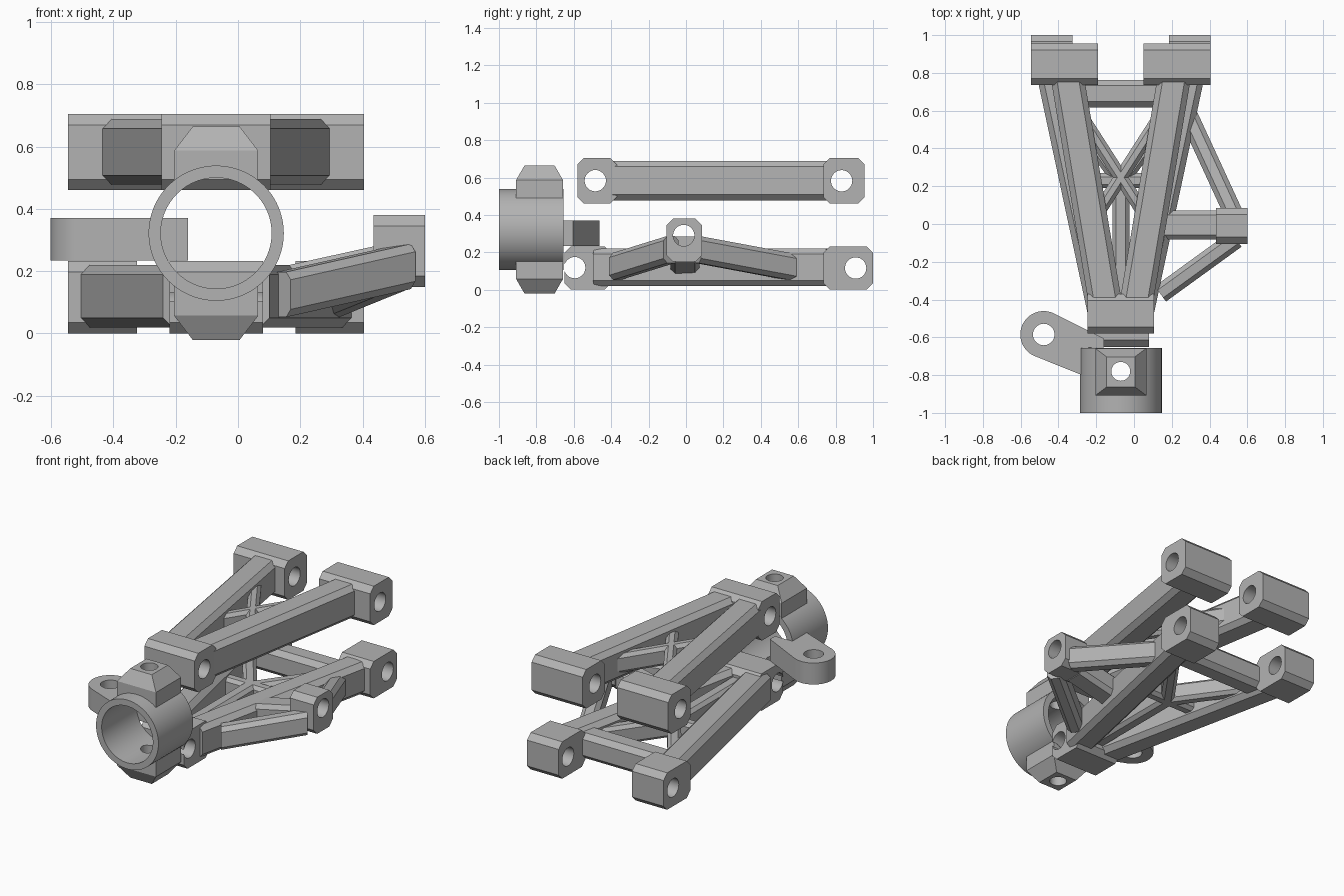
import bpy, bmesh, math
from mathutils import Vector

old = bpy.data.objects.get("Cube")
if old:
    bpy.data.objects.remove(old)

CX = -0.07   # centre line of the arms and hub
grey = bpy.data.materials.new("plain_grey")
grey.use_nodes = True
colour = (0.45, 0.45, 0.45, 1)
grey.diffuse_color = colour
grey.node_tree.nodes["Principled BSDF"].inputs["Base Color"].default_value = colour


def loft(name, rings):
    """Closed solid through matching rings of points."""
    bm = bmesh.new()
    loops = [[bm.verts.new(p) for p in ring] for ring in rings]
    n = len(loops[0])
    for a, b in zip(loops, loops[1:]):
        for i in range(n):
            bm.faces.new((a[i], a[(i + 1) % n], b[(i + 1) % n], b[i]))
    bm.faces.new(loops[0])
    bm.faces.new(loops[-1])
    bmesh.ops.recalc_face_normals(bm, faces=bm.faces)
    mesh = bpy.data.meshes.new(name)
    bm.to_mesh(mesh)
    bm.free()
    mesh.materials.append(grey)
    obj = bpy.data.objects.new(name, mesh)
    bpy.context.collection.objects.link(obj)
    return obj


def octagon(w, h, c):
    """Rectangle w by h with corners cut by c."""
    a, b = w / 2, h / 2
    return [(a, b - c), (a - c, b), (c - a, b), (-a, b - c),
            (-a, c - b), (c - a, -b), (a - c, -b), (a, c - b)]


def beam(name, p, q, w, h, c=0.03):
    """Chamfered strut from p to q whose sides stay upright."""
    p, q = Vector(p), Vector(q)
    side = (q - p).cross(Vector((0, 0, 1))).normalized()
    ring = [side * u + Vector((0, 0, v)) for u, v in octagon(w, h, c)]
    return loft(name, [[e + r for r in ring] for e in (p, q)])


def cylinder(name, axis, centre, radius, length, sides=48):
    rings = []
    for t in (-length / 2, length / 2):
        ring = []
        for i in range(sides):
            a = math.tau * i / sides
            v = [radius * math.cos(a), radius * math.sin(a)]
            v.insert("xyz".index(axis), t)
            ring.append(Vector(v) + Vector(centre))
        rings.append(ring)
    return loft(name, rings)


def combine(obj, tool, mode="DIFFERENCE"):
    mod = obj.modifiers.new("cut", "BOOLEAN")
    mod.operation = mode
    mod.solver = "EXACT"
    mod.object = tool
    bpy.context.view_layer.objects.active = obj
    bpy.ops.object.modifier_apply(modifier=mod.name)
    bpy.data.objects.remove(tool)


def smooth(obj):
    bpy.ops.object.select_all(action="DESELECT")
    obj.select_set(True)
    bpy.context.view_layer.objects.active = obj
    bpy.ops.object.shade_smooth_by_angle(angle=math.radians(25))


def pivot_block(name, x0, x1, y0, y1, z0, z1, hole_y, hole_z, c=0.035):
    """Chamfered block with a bolt hole running sideways."""
    y, z = (y0 + y1) / 2, (z0 + z1) / 2
    ring = octagon(y1 - y0, z1 - z0, c)
    obj = loft(name, [[(x, y + u, z + v) for u, v in ring] for x in (x0, x1)])
    combine(obj, cylinder("cutter", "x", ((x0 + x1) / 2, hole_y, hole_z), 0.057, 1, 32))
    smooth(obj)


# Pivot blocks of the two arms
pivot_block("upper_front_block", -0.245, 0.105, -0.58, -0.37, 0.46, 0.705, -0.485, 0.583)
pivot_block("lower_front_block", -0.22, 0.08, -0.65, -0.40, 0, 0.232, -0.595, 0.118)
for side, s in (("left", 1), ("right", -1)):
    for arm, inner, y1, z0, z1, hy in (("upper", 0.12, 0.955, 0.46, 0.705, 0.832),
                                       ("lower", 0.255, 1.0, 0, 0.232, 0.907)):
        xs = sorted((CX + s * inner, CX + s * 0.475))
        pivot_block(f"{arm}_rear_block_{side}", *xs, 0.735, y1, z0, z1, hy, (z0 + z1) / 2)

    # Long legs
    beam(f"upper_leg_{side}", (CX + s * 0.085, -0.40, 0.583), (CX + s * 0.28, 0.76, 0.583), 0.175, 0.21)
    beam(f"lower_leg_{side}", (CX + s * 0.09, -0.48, 0.12), (CX + s * 0.355, 0.76, 0.12), 0.165, 0.2)

    # Diagonal braces inside the arms
    beam(f"upper_brace_{side}", (CX + s * 0.24, 0.62, 0.583), (CX - s * 0.12, 0.06, 0.583), 0.07, 0.12, 0.02)
    beam(f"lower_brace_{side}", (CX + s * 0.30, 0.64, 0.12), (CX, 0.22, 0.12), 0.08, 0.12, 0.02)

# Cross bars and stem of the lower arm
beam("lower_rear_bar", (CX - 0.32, 0.69, 0.12), (CX + 0.32, 0.69, 0.12), 0.145, 0.16)
beam("lower_middle_bar", (CX - 0.22, 0.23, 0.12), (CX + 0.22, 0.23, 0.12), 0.08, 0.12, 0.02)
beam("lower_stem", (CX, 0.25, 0.12), (CX, -0.42, 0.12), 0.09, 0.12, 0.02)

# Side bracket with three struts
pivot_block("side_block", 0.435, 0.6, -0.105, 0.085, 0.15, 0.38, -0.012, 0.29)
beam("side_front_strut", (0.14, -0.37, 0.125), (0.54, -0.08, 0.215), 0.10, 0.145, 0.025)
beam("side_rear_strut", (0.29, 0.57, 0.12), (0.525, 0.06, 0.215), 0.10, 0.145, 0.025)
beam("side_middle_strut", (0.12, -0.005, 0.14), (0.46, -0.005, 0.215), 0.155, 0.14, 0.025)

# Hub: tube with a bevelled lug above and below
HZ, LY = 0.322, -0.783
hub = cylinder("hub", "y", (CX, -0.828, HZ), 0.217, 0.344, 96)


def lug_ring(w, d, z):
    return [(CX + u * w, LY + v * d, z) for u, v in ((-1, -1), (1, -1), (1, 1), (-1, 1))]


for s in (1, -1):
    lug = loft("lug", [lug_ring(0.135, 0.125, HZ + s * 0.08), lug_ring(0.135, 0.125, HZ + s * 0.265),
                       lug_ring(0.075, 0.08, HZ + s * 0.343)])
    combine(hub, lug, "UNION")
combine(hub, cylinder("bore", "y", (CX, -0.828, HZ), 0.178, 0.6, 96))
combine(hub, cylinder("lug_hole", "z", (CX, LY + 0.003, HZ), 0.05, 1, 32))
smooth(hub)

# Rounded ear reaching out from behind the hub
EX, EY, ER = -0.478, -0.585, 0.124
outline = [(EX + ER * math.cos(a), EY + ER * math.sin(a))
           for a in (math.radians(64 + 185 * i / 32) for i in range(33))]
outline += [(-0.2, -0.83), (-0.16, -0.75), (-0.16, -0.605)]
ear = loft("steering_ear", [[(x, y, z) for x, y in outline] for z in (0.235, 0.37)])
combine(ear, cylinder("ear_hole", "z", (EX, EY, 0.3), 0.057, 1, 32))
combine(ear, cylinder("bore", "y", (CX, -0.905, HZ), 0.178, 0.5, 96))
smooth(ear)
